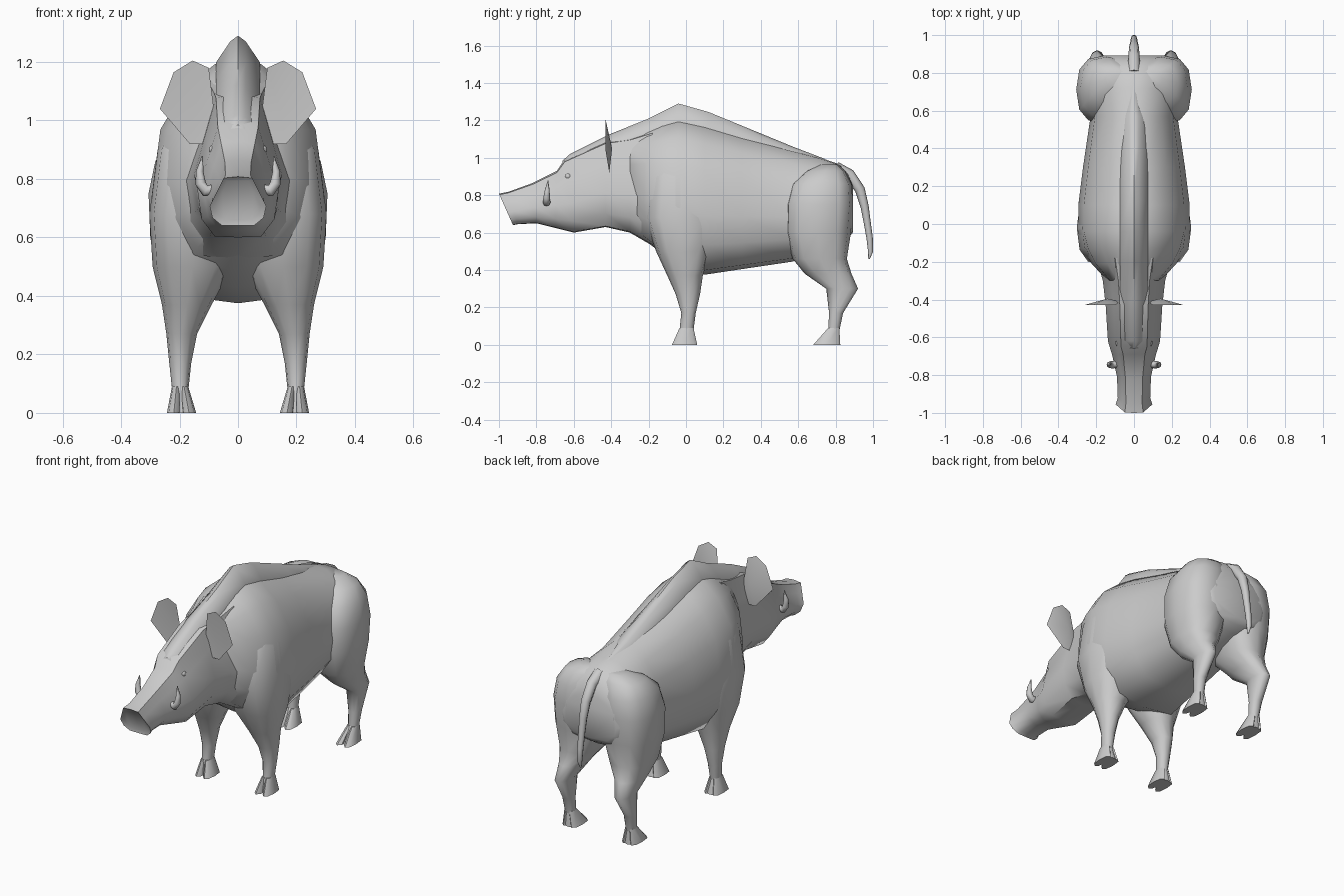
import bpy, bmesh, math
from mathutils import Vector


def finish(name, bm, mirror=False, angle=50):
    bmesh.ops.recalc_face_normals(bm, faces=bm.faces)
    me = bpy.data.meshes.new(name)
    bm.to_mesh(me)
    bm.free()
    ob = bpy.data.objects.new(name, me)
    bpy.context.collection.objects.link(ob)
    bpy.ops.object.select_all(action='DESELECT')
    ob.select_set(True)
    bpy.context.view_layer.objects.active = ob
    bpy.ops.object.shade_smooth_by_angle(angle=math.radians(angle))
    if mirror:
        m = ob.modifiers.new("Mirror", 'MIRROR')
        m.use_mirror_merge = False
    return ob


def loft(bm, rings):
    vs = [[bm.verts.new(p) for p in r] for r in rings]
    n = len(vs[0])
    for a, b in zip(vs, vs[1:]):
        for i in range(n):
            j = (i + 1) % n
            bm.faces.new((a[i], a[j], b[j], b[i]))
    return bm.faces.new(vs[0]), bm.faces.new(vs[-1])


def section(half, y_top, y_bot, zb, zt, w):
    """Full ring from a normalised half outline (top to bottom)."""
    full = half + [(-x, z) for x, z in half[-2:0:-1]]
    return [(x * w, y_bot + (y_top - y_bot) * z, zb + (zt - zb) * z) for x, z in full]


def level_ring(z, y0, y1, x0, x1, n=12, power=1.0):
    def bend(v):
        return math.copysign(abs(v) ** power, v)
    return [((x0 + x1) / 2 + (x1 - x0) / 2 * bend(math.cos(2 * math.pi * i / n)),
             (y0 + y1) / 2 + (y1 - y0) / 2 * bend(math.sin(2 * math.pi * i / n)), z)
            for i in range(n)]


def tube(name, pts, radii, mirror=False, n=8):
    bm = bmesh.new()
    pts = [Vector(p) for p in pts]
    rings = []
    for i, p in enumerate(pts):
        t = (pts[min(i + 1, len(pts) - 1)] - pts[max(i - 1, 0)]).normalized()
        u = t.cross(Vector((0, 1, 0)) if mirror else Vector((1, 0, 0))).normalized()
        v = t.cross(u)
        rings.append([p + radii[i] * (u * math.cos(2 * math.pi * k / n) +
                                      v * math.sin(2 * math.pi * k / n)) for k in range(n)])
    loft(bm, rings)
    return finish(name, bm, mirror, 60)


# Torso
trunk = [(0, 1), (0.27, 0.99), (0.62, 0.88), (0.9, 0.7), (1, 0.4), (0.93, 0.2), (0.62, 0.03), (0, 0)]
bm = bmesh.new()
loft(bm, [section(trunk, y, y, zb, zt, w) for y, zb, zt, w in [
    (-0.30, 0.62, 1.11, 0.14), (-0.21, 0.55, 1.15, 0.225), (-0.13, 0.49, 1.175, 0.27),
    (-0.04, 0.43, 1.20, 0.295), (0.10, 0.375, 1.17, 0.295), (0.30, 0.405, 1.11, 0.27),
    (0.57, 0.445, 1.04, 0.23), (0.72, 0.50, 1.0, 0.25), (0.82, 0.54, 0.965, 0.24),
    (0.865, 0.57, 0.915, 0.22), (0.892, 0.60, 0.85, 0.17)]])
finish("torso", bm)

# Head and neck, with a shallow snout disc
skull = [(0, 1), (0.5, 0.97), (0.72, 0.72), (1, 0.40), (0.9, 0.16), (0.58, 0.01), (0, 0)]
bm = bmesh.new()
disc, _ = loft(bm, [section(skull, *s) for s in [
    (-1.0, -0.925, 0.64, 0.808, 0.097), (-0.95, -0.90, 0.645, 0.818, 0.086),
    (-0.82, -0.80, 0.65, 0.865, 0.09), (-0.69, -0.70, 0.625, 0.93, 0.115),
    (-0.65, -0.60, 0.60, 0.99, 0.138), (-0.43, -0.43, 0.63, 1.09, 0.15),
    (-0.30, -0.30, 0.60, 1.11, 0.165), (-0.18, -0.18, 0.53, 1.15, 0.20)]])
bmesh.ops.recalc_face_normals(bm, faces=bm.faces)
bmesh.ops.inset_region(bm, faces=[disc], thickness=0.02, depth=-0.01)
finish("head", bm)

# Mane ridge along the spine
ridge = [(0, 1), (0.35, 0.85), (1, 0.3), (1, 0), (0, 0)]
bm = bmesh.new()
loft(bm, [section(ridge, y, y, zb, zt, w) for y, zb, zt, w in [
    (-0.66, 0.93, 0.985, 0.05), (-0.62, 0.96, 1.02, 0.07), (-0.41, 1.04, 1.125, 0.075),
    (-0.20, 1.11, 1.21, 0.075), (-0.04, 1.16, 1.29, 0.075), (0.12, 1.12, 1.245, 0.075),
    (0.40, 1.04, 1.13, 0.075), (0.57, 1.0, 1.06, 0.07), (0.74, 0.95, 0.995, 0.02)]])
finish("mane", bm)

# Legs and cloven hooves
legs = {
    "front": [(0.075, -0.035, 0.04, 0.17, 0.225), (0.17, -0.025, 0.052, 0.16, 0.235),
              (0.27, -0.055, 0.075, 0.14, 0.245), (0.37, -0.10, 0.09, 0.09, 0.26),
              (0.50, -0.16, 0.13, 0.02, 0.292), (0.68, -0.22, 0.18, 0.02, 0.303),
              (0.90, -0.20, 0.16, 0.02, 0.275), (1.03, -0.12, 0.12, 0.02, 0.21)],
    "rear": [(0.075, 0.76, 0.82, 0.17, 0.225), (0.17, 0.765, 0.84, 0.165, 0.235),
             (0.30, 0.75, 0.92, 0.15, 0.24), (0.38, 0.635, 0.885, 0.11, 0.255),
             (0.46, 0.57, 0.86, 0.05, 0.275), (0.60, 0.53, 0.882, 0.01, 0.30),
             (0.75, 0.53, 0.893, 0.0, 0.306), (0.86, 0.56, 0.885, 0.0, 0.283),
             (0.93, 0.64, 0.85, 0.0, 0.235), (0.965, 0.72, 0.81, 0.0, 0.15)]}
for end, rings in legs.items():
    bm = bmesh.new()
    loft(bm, [level_ring(*r, power=0.78 if r[0] > 0.45 else 0.95) for r in rings])
    finish(end + "_leg", bm, True, 60)
    y0, y1 = (-0.075, 0.06) if end == "front" else (0.68, 0.825)
    a, b = rings[0][1:3]
    bm = bmesh.new()
    for xa, xb, ta, tb in ((0.143, 0.192, 0.170, 0.199), (0.196, 0.243, 0.195, 0.226)):
        loft(bm, [level_ring(0, y0, y1, xa, xb, 8, 0.8),
                  level_ring(0.09, a, b, ta, tb, 8, 0.8)])
    loft(bm, [level_ring(0.0, y0 + 0.03, y1, 0.148, 0.239, 8, 0.8),
              level_ring(0.09, a, b, 0.17, 0.226, 8)])
    finish(end + "_hoof", bm, True)

# Ears: thin cupped plates
rim = [(0.075, 0.98), (0.10, 1.18), (0.155, 1.205), (0.22, 1.165), (0.267, 1.04), (0.165, 0.92), (0.10, 0.92)]
bm = bmesh.new()
edge = [bm.verts.new((x, -0.43 if z > 1 else -0.41, z)) for x, z in rim]
for y in (-0.412, -0.395):
    mid = bm.verts.new((0.14, y, 1.05))
    for i in range(len(rim)):
        bm.faces.new((edge[i], edge[(i + 1) % len(rim)], mid))
finish("ear", bm, True)

# Tusks
tube("tusk", [(0.075, -0.74, 0.765), (0.112, -0.745, 0.76), (0.128, -0.745, 0.785),
              (0.131, -0.742, 0.825), (0.122, -0.738, 0.878)], [0.018, 0.02, 0.018, 0.013, 0.002], True)

# Eyes
bm = bmesh.new()
bmesh.ops.create_icosphere(bm, subdivisions=2, radius=0.018)
bmesh.ops.translate(bm, verts=bm.verts, vec=(0.082, -0.63, 0.90))
finish("eye", bm, True, 60)

# Tail
tube("tail", [(0, 0.80, 0.945), (0, 0.875, 0.91), (0, 0.93, 0.83), (0, 0.955, 0.74), (0, 0.968, 0.66),
              (0, 0.982, 0.57), (0, 0.987, 0.50), (0, 0.978, 0.46)],
     [0.035, 0.03, 0.027, 0.022, 0.019, 0.017, 0.014, 0.005])
